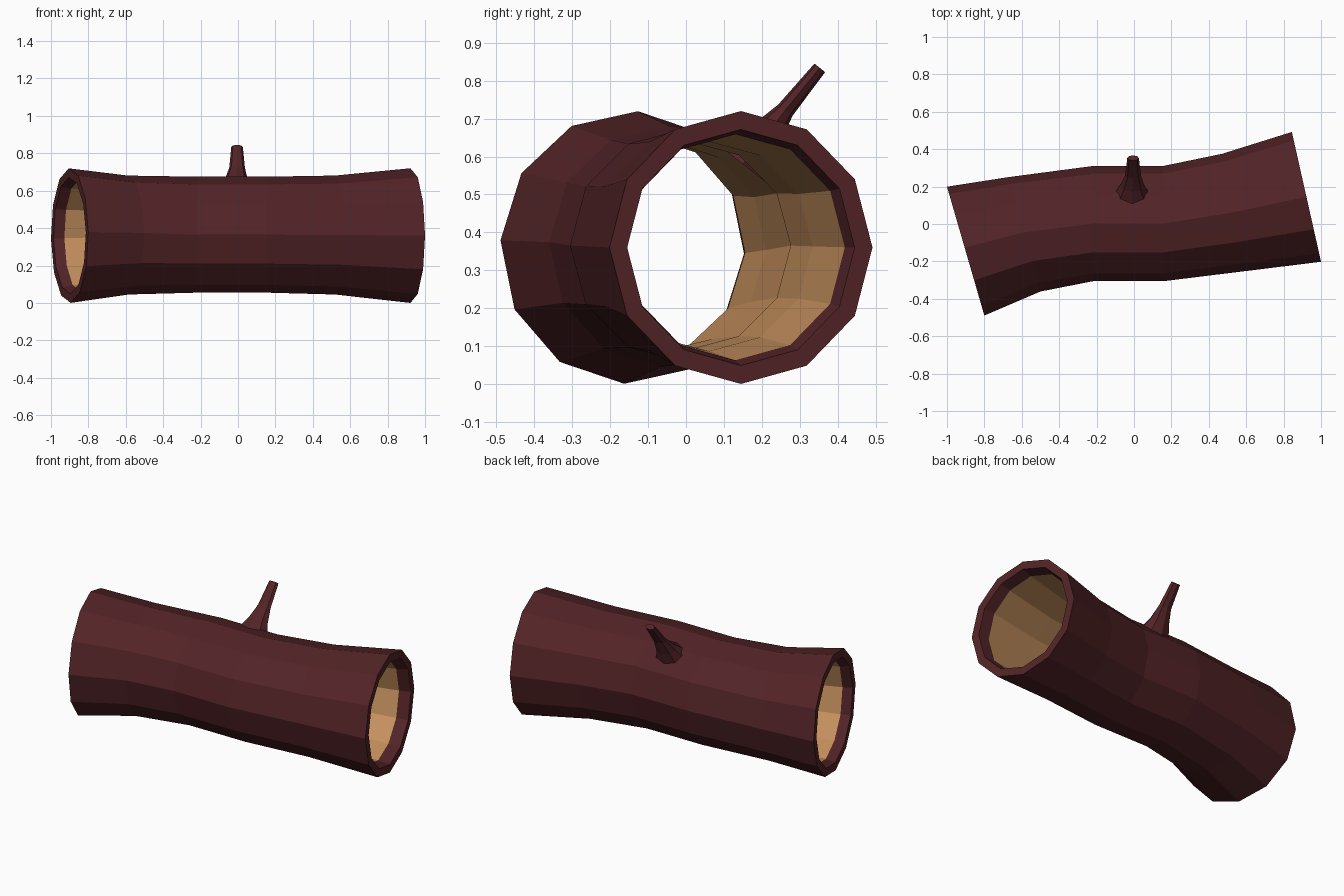
import bpy, bmesh
from math import sin, cos, pi, radians
from mathutils import Vector

if "Cube" in bpy.data.objects:
    bpy.data.objects.remove(bpy.data.objects["Cube"])

SIDES = 12


def material(name, color):
    m = bpy.data.materials.new(name)
    m.diffuse_color = (*color, 1)
    m.use_nodes = True
    m.node_tree.nodes["Principled BSDF"].inputs["Base Color"].default_value = m.diffuse_color
    return m


bark = material("bark", (0.085, 0.017, 0.02))
wood = material("inner_wood", (0.56, 0.28, 0.11))


def ring(c, side, rz, twist=0, k=1.0, n=SIDES):
    """Cross-section: centre, sideways half-axis (x, y), height radius, twist, scale."""
    pts = []
    for i in range(n):
        a = 2 * pi * i / n + radians(twist)
        pts.append(Vector((c[0] + k * cos(a) * side[0],
                           c[1] + k * cos(a) * side[1],
                           c[2] + k * sin(a) * rz)))
    return pts


def blend(a, b, t):
    return [p.lerp(q, t) for p, q in zip(a, b)]


def build(name, rings, closed, mats, wood_bands=()):
    bm = bmesh.new()
    loops = [[bm.verts.new(p) for p in r] for r in rings]
    n = len(loops[0])
    for j in range(len(loops) if closed else len(loops) - 1):
        a, b = loops[j], loops[(j + 1) % len(loops)]
        for i in range(n):
            f = bm.faces.new((a[i], a[(i + 1) % n], b[(i + 1) % n], b[i]))
            f.material_index = 1 if j in wood_bands else 0
    if not closed:
        bm.faces.new(loops[0])
        bm.faces.new(loops[-1])
    bmesh.ops.recalc_face_normals(bm, faces=bm.faces)
    me = bpy.data.meshes.new(name)
    bm.to_mesh(me)
    bm.free()
    for m in mats:
        me.materials.append(m)
    ob = bpy.data.objects.new(name, me)
    bpy.context.collection.objects.link(ob)
    return ob


# Hollow log: six sections from left to right, slanted at both ends
sections = [
    ((-0.90, -0.145, 0.36), (-0.10, 0.345), 0.36, -3),
    ((-0.585, -0.055, 0.363), (-0.085, 0.306), 0.318, -2),
    ((-0.22, 0.002, 0.365), (0.0, 0.308), 0.31, 0),
    ((0.155, 0.002, 0.365), (0.0, 0.308), 0.31, 0),
    ((0.52, 0.06, 0.363), (-0.05, 0.315), 0.318, 0),
    ((0.922, 0.145, 0.36), (-0.078, 0.347), 0.36, 0),
]
outer = [ring(*s) for s in sections]
inner = [ring(*s, k=k) for s, k in zip(sections, (0.865, 0.87, 0.89, 0.89, 0.87, 0.865))]
lip_l = blend(ring(*sections[0], k=0.84), inner[1], 0.17)
lip_r = blend(ring(*sections[5], k=0.84), inner[4], 0.17)
skin = outer + [inner[5], lip_r] + inner[4:0:-1] + [lip_l, inner[0]]
build("hollow_log", skin, True, (bark, wood), wood_bands=range(7, 12))

# Branch stub: flared base leaning back and up out of the log
axis = Vector((0, 0.62, 0.78)).normalized()
across = axis.cross(Vector((1, 0, 0)))
stations = [
    ((-0.01, 0.150, 0.580), 0.105, 0.085),
    ((-0.01, 0.208, 0.652), 0.064, 0.046),
    ((-0.005, 0.262, 0.722), 0.042, 0.024),
    ((-0.005, 0.353, 0.834), 0.031, 0.018),
]
stub = []
for c, rx, ry in stations:
    stub.append([Vector(c) + Vector((1, 0, 0)) * rx * cos(2 * pi * i / 8)
                 + across * ry * sin(2 * pi * i / 8) for i in range(8)])
build("branch_stub", stub, False, (bark,))
